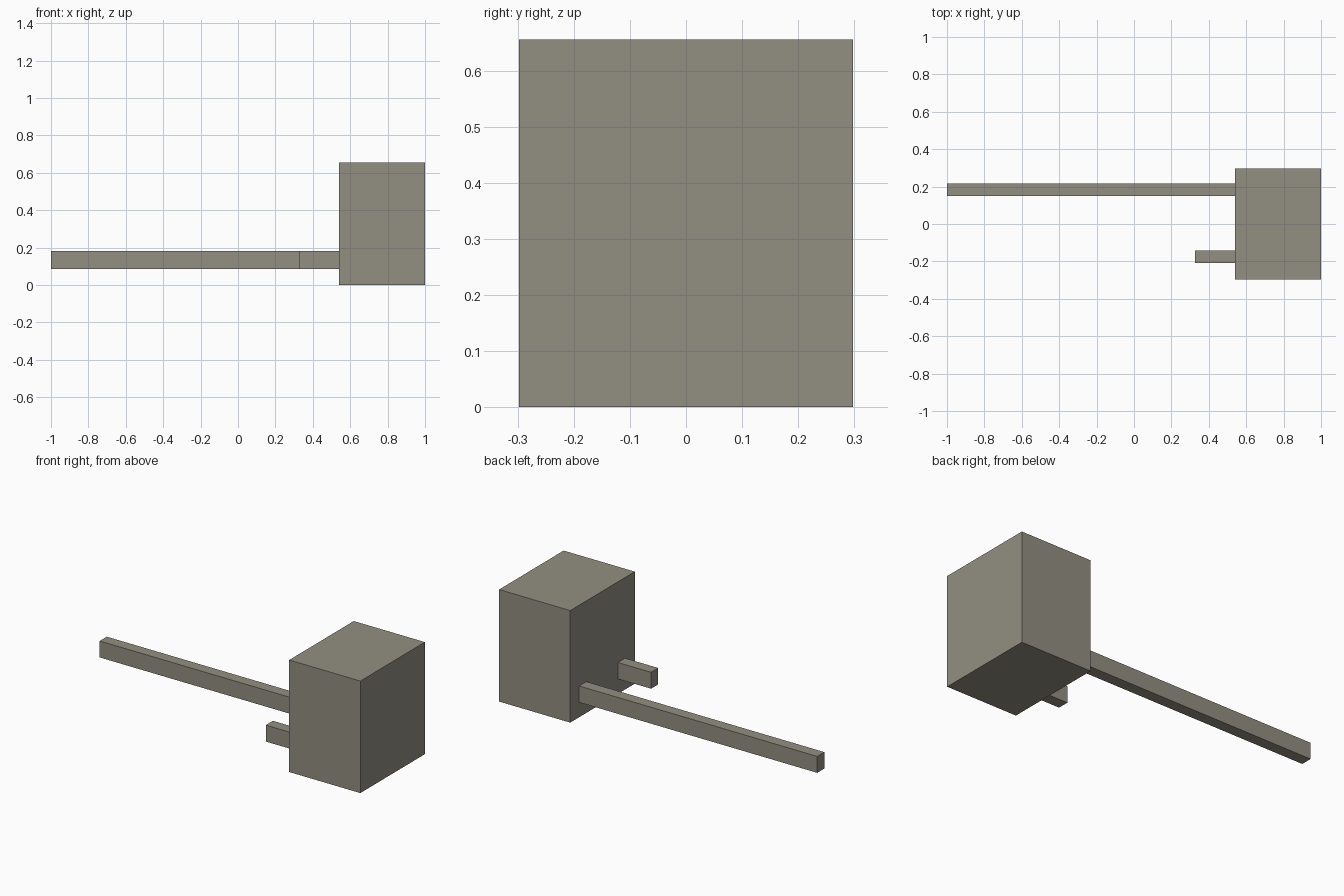
import bpy
from mathutils import Vector

if "Cube" in bpy.data.objects:
    bpy.data.objects.remove(bpy.data.objects["Cube"])

stone = bpy.data.materials.new("warm_grey")
stone.diffuse_color = (0.29, 0.272, 0.221, 1)
stone.use_nodes = True
stone.node_tree.nodes["Principled BSDF"].inputs["Base Color"].default_value = stone.diffuse_color


def box(name, low, high):
    """Box spanning two opposite corners."""
    low, high = Vector(low), Vector(high)
    bpy.ops.mesh.primitive_cube_add(size=1, location=(low + high) / 2)
    ob = bpy.context.object
    ob.name = name
    ob.scale = high - low
    bpy.ops.object.transform_apply(location=False, rotation=False, scale=True)
    ob.data.materials.append(stone)
    return ob


# Main block
box("main_block", (0.54, -0.298, 0), (1, 0.298, 0.655))

# Two bars that stick out of the block's left face
box("long_bar", (-1, 0.15, 0.087), (0.54, 0.216, 0.183))
box("short_bar", (0.326, -0.209, 0.087), (0.54, -0.143, 0.183))
